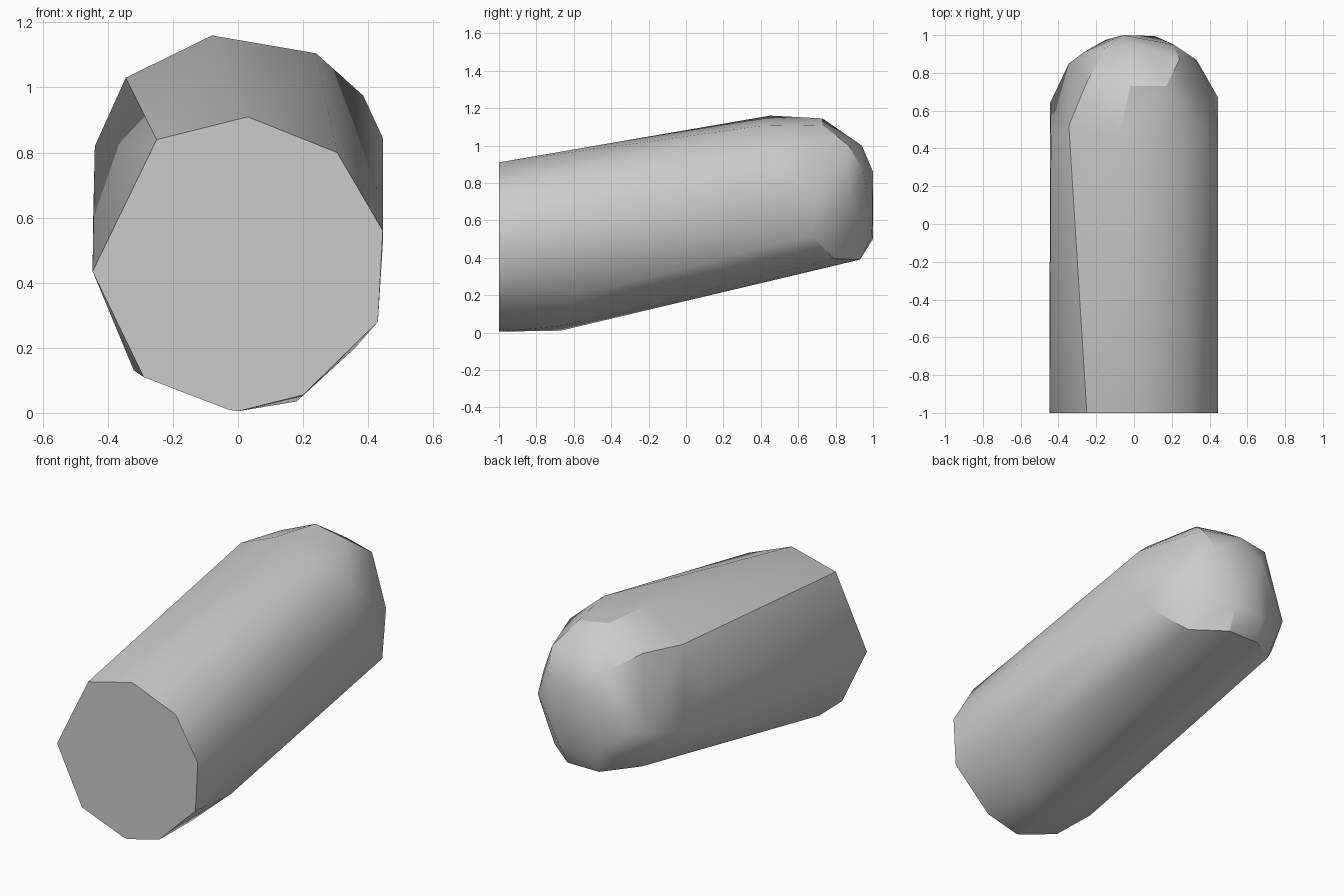
import bpy
import bmesh
from math import radians

cube = bpy.data.objects.get("Cube")
if cube:
    bpy.data.objects.remove(cube, do_unlink=True)

# Flat front end: (x, z) outline
front_ring = [(-.25, .84), (.03, .91), (.305, .8), (.445, .56), (.43, .28),
              (.2, .055), (0, .005), (-.03, .01), (-.29, .11), (-.447, .435)]

# Bevelled corners under the front end
underside = [(.18, -.67, .035), (-.03, -.67, .01), (.36, -.57, .2), (-.32, -.75, .13)]

# Shoulders where the dome begins
shoulders = [(-.08, .45, 1.16), (.24, .4, 1.105), (.385, .5, .975), (.445, .4, .845),
             (.445, .67, .52), (-.44, .45, .82), (-.345, .52, 1.03), (-.445, .64, .6)]

# Faceted rounded end
dome = [(-.02, .73, 1.145), (.17, .73, 1.11), (.03, .94, 1), (-.15, .93, .98),
        (.24, .87, 1), (.39, .73, .77), (.33, .87, .7), (.21, .95, .86),
        (-.06, 1, .86), (.11, .995, .52), (-.06, 1, .5), (-.15, .975, .55),
        (.1, .93, .39), (-.1, .93, .39), (.28, .79, .395), (-.28, .8, .42),
        (-.265, .91, .65), (-.345, .85, .65), (-.25, .75, 1.04)]

# Skin the points as one convex body
bm = bmesh.new()
for p in [(x, -1, z) for x, z in front_ring] + underside + shoulders + dome:
    bm.verts.new(p)
hull = bmesh.ops.convex_hull(bm, input=bm.verts)
spare = {v for v in hull["geom_interior"] + hull["geom_unused"]
         if isinstance(v, bmesh.types.BMVert)}
bmesh.ops.delete(bm, geom=list(spare), context="VERTS")
bmesh.ops.dissolve_limit(bm, angle_limit=radians(1), verts=bm.verts, edges=bm.edges)
bmesh.ops.recalc_face_normals(bm, faces=bm.faces)

mesh = bpy.data.meshes.new("capsule_body")
bm.to_mesh(mesh)
bm.free()
body = bpy.data.objects.new("capsule_body", mesh)
bpy.context.collection.objects.link(body)

# Plain grey
grey = bpy.data.materials.new("plain_grey")
grey.use_nodes = True
colour = (.6, .6, .6, 1)
grey.diffuse_color = colour
grey.node_tree.nodes["Principled BSDF"].inputs["Base Color"].default_value = colour
mesh.materials.append(grey)

# Soft facets with a crisp front rim
bpy.ops.object.select_all(action="DESELECT")
body.select_set(True)
bpy.context.view_layer.objects.active = body
bpy.ops.object.shade_smooth_by_angle(angle=radians(30))
